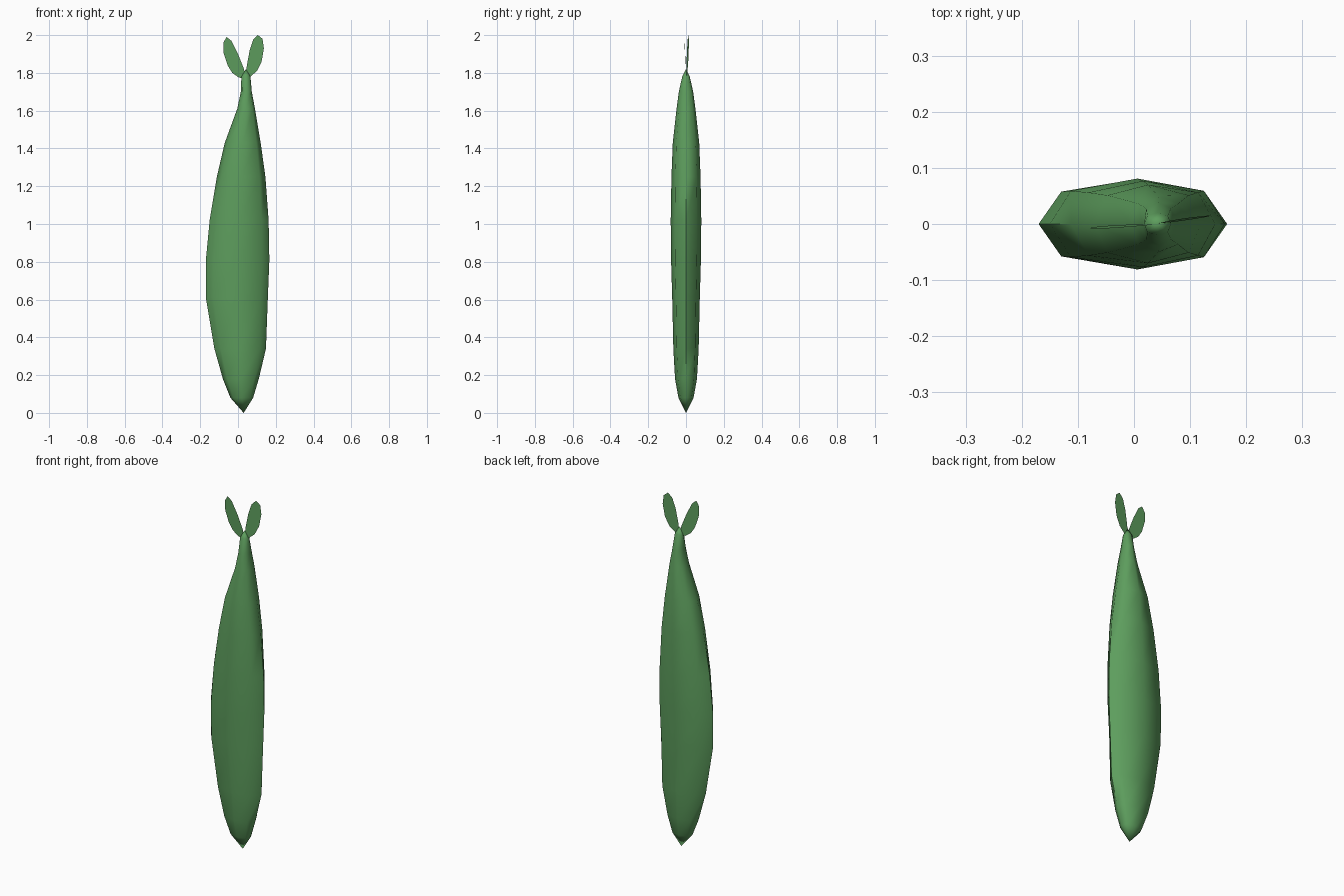
import bpy
import bmesh
from math import radians

cube = bpy.data.objects.get("Cube")
if cube:
    bpy.data.objects.remove(cube)

GREEN = (0.11, 0.34, 0.11, 1)
green = bpy.data.materials.new("pod green")
green.use_nodes = True
green.diffuse_color = GREEN
bsdf = green.node_tree.nodes["Principled BSDF"]
bsdf.inputs["Base Color"].default_value = GREEN
bsdf.inputs["Roughness"].default_value = 0.8


def finish(bm, name):
    bmesh.ops.recalc_face_normals(bm, faces=bm.faces)
    mesh = bpy.data.meshes.new(name)
    bm.to_mesh(mesh)
    bm.free()
    obj = bpy.data.objects.new(name, mesh)
    bpy.context.collection.objects.link(obj)
    mesh.materials.append(green)
    return obj


def make_pod():
    # Height, right edge, left edge and half thickness of each ring
    rings = [
        (0.08, -0.04, 0.08, 0.040), (0.18, -0.08, 0.11, 0.058),
        (0.34, -0.125, 0.148, 0.067), (0.61, -0.17, 0.158, 0.073),
        (0.81, -0.17, 0.166, 0.079), (1.02, -0.15, 0.162, 0.081),
        (1.25, -0.112, 0.145, 0.077), (1.43, -0.07, 0.12, 0.070),
        (1.61, -0.004, 0.09, 0.050), (1.70, 0.015, 0.073, 0.038),
        (1.78, 0.018, 0.066, 0.020),
    ]
    # Eight-sided cross-section with a sharp seam on each side
    a, b = 0.76, 0.73
    section = [(1, 0), (a, b), (0, 1), (-a, b), (-1, 0), (-a, -b), (0, -1), (a, -b)]
    bm = bmesh.new()
    loops = []
    for z, x0, x1, half_y in rings:
        mid, half_x = (x0 + x1) / 2, (x1 - x0) / 2
        loops.append([bm.verts.new((mid + half_x * u, half_y * v, z)) for u, v in section])
    bottom = bm.verts.new((0.03, 0, 0))
    top = bm.verts.new((0.042, 0, 1.82))
    n = len(section)
    for i in range(n):
        j = (i + 1) % n
        for low, high in zip(loops, loops[1:]):
            bm.faces.new((low[i], low[j], high[j], high[i]))
        bm.faces.new((bottom, loops[0][j], loops[0][i]))
        bm.faces.new((top, loops[-1][i], loops[-1][j]))
    pod = finish(bm, "pod")
    bpy.context.view_layer.objects.active = pod
    pod.select_set(True)
    bpy.ops.object.shade_smooth_by_angle(angle=radians(56))
    pod.select_set(False)


def make_leaf(name, outline, slope_x, slope_z):
    # Flat leaf, leaning slightly away from the pod's plane
    bm = bmesh.new()
    bm.faces.new([bm.verts.new((x, slope_x * (x - 0.04) + slope_z * (z - 1.78), z))
                  for x, z in outline])
    finish(bm, name)


make_pod()
make_leaf("right_leaf",
          [(0.04, 1.77), (0.032, 1.82), (0.0, 1.9), (-0.035, 1.97), (-0.06, 1.99),
           (-0.078, 1.96), (-0.076, 1.905), (-0.055, 1.84), (-0.03, 1.8), (0.005, 1.775)],
          0.02, -0.03)
make_leaf("left_leaf",
          [(0.04, 1.775), (0.047, 1.84), (0.062, 1.92), (0.08, 1.975), (0.105, 2.0),
           (0.13, 1.98), (0.137, 1.93), (0.125, 1.86), (0.1, 1.81), (0.065, 1.78)],
          0.12, 0.02)
